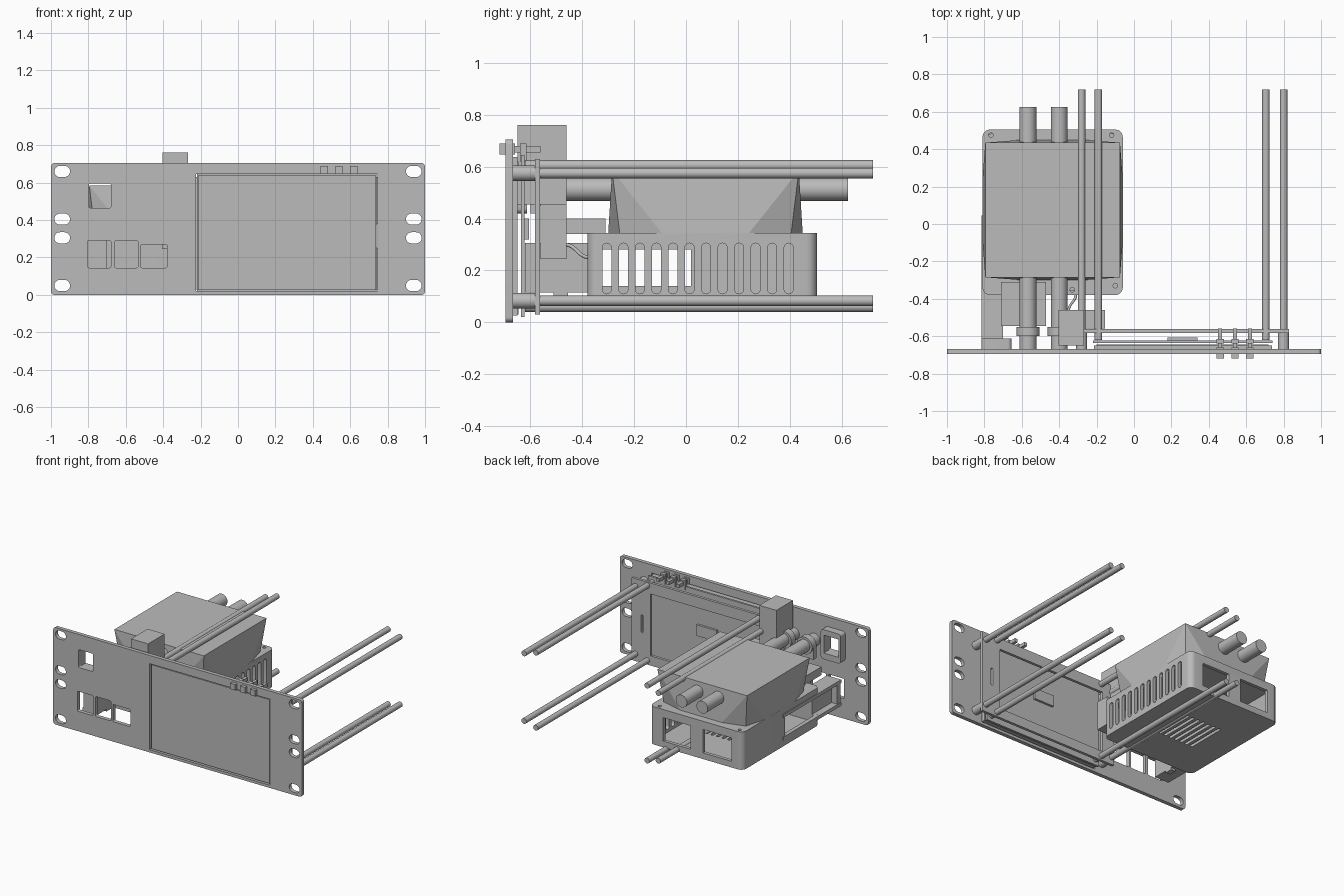
import bpy, bmesh, math
from mathutils import Matrix, Vector

cube = bpy.data.objects.get("Cube")
if cube:
    bpy.data.objects.remove(cube, do_unlink=True)

grey = bpy.data.materials.new("plain grey")
grey.use_nodes = True
grey.diffuse_color = (0.5, 0.5, 0.5, 1)
grey.node_tree.nodes["Principled BSDF"].inputs["Base Color"].default_value = (0.5, 0.5, 0.5, 1)


def finish(name, bm):
    bmesh.ops.recalc_face_normals(bm, faces=bm.faces)
    mesh = bpy.data.meshes.new(name)
    bm.to_mesh(mesh)
    bm.free()
    mesh.materials.append(grey)
    obj = bpy.data.objects.new(name, mesh)
    bpy.context.collection.objects.link(obj)
    return obj


def add_box(bm, x, y, z):
    size = Vector((x[1] - x[0], y[1] - y[0], z[1] - z[0]))
    mid = Vector((x[0] + x[1], y[0] + y[1], z[0] + z[1])) / 2
    bmesh.ops.create_cube(bm, size=1, matrix=Matrix.Translation(mid) @ Matrix.Diagonal((*size, 1)))


def box(name, x, y, z):
    bm = bmesh.new()
    add_box(bm, x, y, z)
    return finish(name, bm)


def smooth(obj):
    bpy.ops.object.select_all(action="DESELECT")
    obj.select_set(True)
    bpy.context.view_layer.objects.active = obj
    bpy.ops.object.shade_smooth_by_angle(angle=math.radians(35))


def rod(name, x, z, r, y0, y1):
    bm = bmesh.new()
    turn = Matrix.Translation((x, (y0 + y1) / 2, z)) @ Matrix.Rotation(math.pi / 2, 4, "X")
    bmesh.ops.create_cone(bm, cap_ends=True, segments=32, radius1=r, radius2=r, depth=y1 - y0, matrix=turn)
    obj = finish(name, bm)
    smooth(obj)
    return obj


def add_prism(bm, a, b, radius, axis, d0, d1, steps=6):
    """Rounded rectangle over ranges a and b, extruded along the axis."""
    def place(u, v, d):
        return {"x": (d, u, v), "y": (u, d, v), "z": (u, v, d)}[axis]
    ring = []
    corners = ((a[1], b[1], -1, -1), (a[0], b[1], 1, -1), (a[0], b[0], 1, 1), (a[1], b[0], -1, 1))
    for k, (u, v, su, sv) in enumerate(corners):
        for i in range(steps):
            t = math.pi / 2 * (k + i / (steps - 1))
            ring.append((u + su * radius + radius * math.cos(t), v + sv * radius + radius * math.sin(t)))
    low = [bm.verts.new(place(u, v, d0)) for u, v in ring]
    high = [bm.verts.new(place(u, v, d1)) for u, v in ring]
    bm.faces.new(low)
    bm.faces.new(high)
    for i in range(len(ring)):
        j = (i + 1) % len(ring)
        bm.faces.new((low[i], low[j], high[j], high[i]))


def prism(name, *args):
    bm = bmesh.new()
    add_prism(bm, *args)
    bmesh.ops.remove_doubles(bm, verts=bm.verts, dist=0.00001)
    return finish(name, bm)


def cut(obj, bm):
    bmesh.ops.remove_doubles(bm, verts=bm.verts, dist=0.00001)
    cutter = finish("cutter", bm)
    cutter.hide_render = True
    mod = obj.modifiers.new("cut", "BOOLEAN")
    mod.operation, mod.solver, mod.object = "DIFFERENCE", "EXACT", cutter
    bpy.context.view_layer.objects.active = obj
    bpy.ops.object.modifier_apply(modifier=mod.name)
    bpy.data.objects.remove(cutter, do_unlink=True)


# Front panel with rack slots, port openings, display window and button holes
panel = prism("front_panel", (-1, 1), (0, 0.705), 0.02, "y", -0.695, -0.667)
bm = bmesh.new()
for x in (-0.94, 0.94):
    for z in (0.05, 0.305, 0.405, 0.66):
        add_prism(bm, (x - 0.042, x + 0.042), (z - 0.03, z + 0.03), 0.0299, "y", -0.75, -0.6)
ports = (((-0.797, -0.68), (0.465, 0.595)), ((-0.805, -0.68), (0.145, 0.29)),
         ((-0.66, -0.535), (0.145, 0.29)), ((-0.52, -0.38), (0.145, 0.27)))
for a, b in ports:
    add_prism(bm, a, b, 0.008, "y", -0.75, -0.6)
add_box(bm, (-0.225, 0.745), (-0.75, -0.6), (0.02, 0.645))
cut(panel, bm)

# Display stack
box("display_glass", (-0.215, 0.737), (-0.688, -0.65), (0.027, 0.637))
box("display_board", (-0.22, 0.74), (-0.637, -0.622), (0.02, 0.645))
box("display_chip", (0.18, 0.34), (-0.622, -0.606), (0.32, 0.4))
frame = box("display_frame", (-0.3, 0.83), (-0.582, -0.562), (0.03, 0.63))
bm = bmesh.new()
add_box(bm, (-0.2, 0.68), (-0.7, -0.5), (0.1, 0.55))
add_prism(bm, (0.74, 0.755), (0.25, 0.38), 0.007, "y", -0.7, -0.5)
cut(frame, bm)
for z in (0.05, 0.6):
    box("frame_rail", (-0.2, 0.72), (-0.655, -0.645), (z - 0.02, z + 0.02))

# Push buttons
for x in (0.46, 0.54, 0.62):
    box("button_cap", (x - 0.02, x + 0.02), (-0.718, -0.66), (0.647, 0.69))
    box("button_stem", (x - 0.011, x + 0.011), (-0.66, -0.56), (0.655, 0.68))
    box("button_switch", (x - 0.02, x + 0.02), (-0.64, -0.615), (0.62, 0.69))

# Long mounting rods with spacer sleeves
for x in (-0.28, 0.8):
    for z in (0.575, 0.083):
        rod("outer_rod", x, z, 0.02, -0.66, 0.72)
        rod("spacer_sleeve", x, z, 0.03, -0.667, -0.57)
for x in (-0.19, 0.705):
    for z in (0.605, 0.06):
        rod("inner_rod", x, z, 0.02, -0.62, 0.72)

# Lower tray: hollow, with side slots, rear windows, floor grille and screw holes
tray = prism("lower_tray", (-0.81, -0.06), (-0.38, 0.505), 0.04, "z", 0.07, 0.345)
bm = bmesh.new()
add_prism(bm, (-0.785, -0.085), (-0.355, 0.48), 0.02, "z", 0.09, 0.325)
cut(tray, bm)
bm = bmesh.new()
for i in range(12):
    y = -0.305 + i * 0.0637
    add_prism(bm, (y - 0.0175, y + 0.0175), (0.11, 0.305), 0.0174, "x", -0.12, 0)
for a in ((-0.39, -0.17), (-0.72, -0.49)):
    add_box(bm, a, (0.45, 0.6), (0.115, 0.285))
for i in range(7):
    x = -0.57 + i * 0.045
    add_prism(bm, (x - 0.011, x + 0.011), (-0.1, 0.2), 0.0109, "z", 0, 0.1)
for x, y in ((-0.765, 0.475), (-0.12, 0.475), (-0.1, -0.33), (-0.33, -0.352)):
    add_prism(bm, (x - 0.012, x + 0.012), (y - 0.012, y + 0.012), 0.0119, "z", 0.31, 0.4)
add_box(bm, (-0.9, -0.765), (-0.5, 0.02), (0.14, 0.28))
cut(tray, bm)

# Recessed side bracket joining tray and panel
bracket = box("side_bracket", (-0.81, -0.7), (-0.62, -0.37), (0.115, 0.305))
bm = bmesh.new()
add_box(bm, (-0.9, -0.765), (-0.58, -0.3), (0.14, 0.28))
cut(bracket, bm)
box("bracket_top_lip", (-0.815, -0.8), (-0.62, 0.045), (0.28, 0.305))
box("bracket_bottom_lip", (-0.815, -0.8), (-0.62, 0.045), (0.115, 0.14))

# Upper duct: square top blending into a chamfered base
bm = bmesh.new()
cx, cy, top, base, flat = -0.435, 0.075, 0.36, 0.375, 0.165
high = [bm.verts.new((cx + sx * top, cy + sy * top, 0.585)) for sx, sy in ((1, 1), (-1, 1), (-1, -1), (1, -1))]
low = []
for k in range(4):
    spin = Matrix.Rotation(k * math.pi / 2, 3, "Z")
    trio = ((base, flat), (base - 0.045, base - 0.045), (flat, base))
    low.append([bm.verts.new(spin @ Vector((u, v, 0)) + Vector((cx, cy, 0.34))) for u, v in trio])
for k in range(4):
    a, b, c = low[k]
    bm.faces.new((high[k], a, b))
    bm.faces.new((high[k], b, c))
    bm.faces.new((high[k], c, low[(k + 1) % 4][0], high[(k + 1) % 4]))
bm.faces.new(high)
bm.faces.new([v for trio in low for v in trio])
finish("upper_duct", bm)

# Two large pipes with collars and cradles
for x in (-0.567, -0.4):
    rod("large_pipe", x, 0.513, 0.045, -0.667, 0.625)
    rod("pipe_collar", x, 0.513, 0.062, -0.6, -0.55)
    box("pipe_cradle", (x - 0.062, x + 0.062), (-0.6, -0.565), (0.42, 0.51))

# Port bezel behind the square opening
bezel = prism("port_bezel", (-0.815, -0.655), (0.42, 0.635), 0.02, "y", -0.667, -0.612)
bm = bmesh.new()
add_box(bm, (-0.797, -0.68), (-0.8, -0.5), (0.465, 0.595))
cut(bezel, bm)

# Small blocks between the panel and the tray
box("tall_block", (-0.405, -0.268), (-0.65, -0.46), (0.455, 0.76))
box("low_block", (-0.405, -0.155), (-0.56, -0.46), (0.245, 0.455))
box("connector_block", (-0.71, -0.47), (-0.545, -0.31), (0.34, 0.4))
box("support_post", (-0.74, -0.7), (-0.51, -0.455), (0.1, 0.14))

# Short cable
curve = bpy.data.curves.new("cable", "CURVE")
curve.dimensions, curve.bevel_depth = "3D", 0.007
spline = curve.splines.new("BEZIER")
spline.bezier_points.add(1)
for p, co in zip(spline.bezier_points, ((-0.35, -0.47, 0.3), (-0.31, -0.37, 0.25))):
    p.co = co
    p.handle_left = Vector(co) - Vector((0, 0.05, 0))
    p.handle_right = Vector(co) + Vector((0, 0.05, 0))
curve.materials.append(grey)
bpy.context.collection.objects.link(bpy.data.objects.new("cable", curve))

for obj in (panel, tray, bezel):
    smooth(obj)
